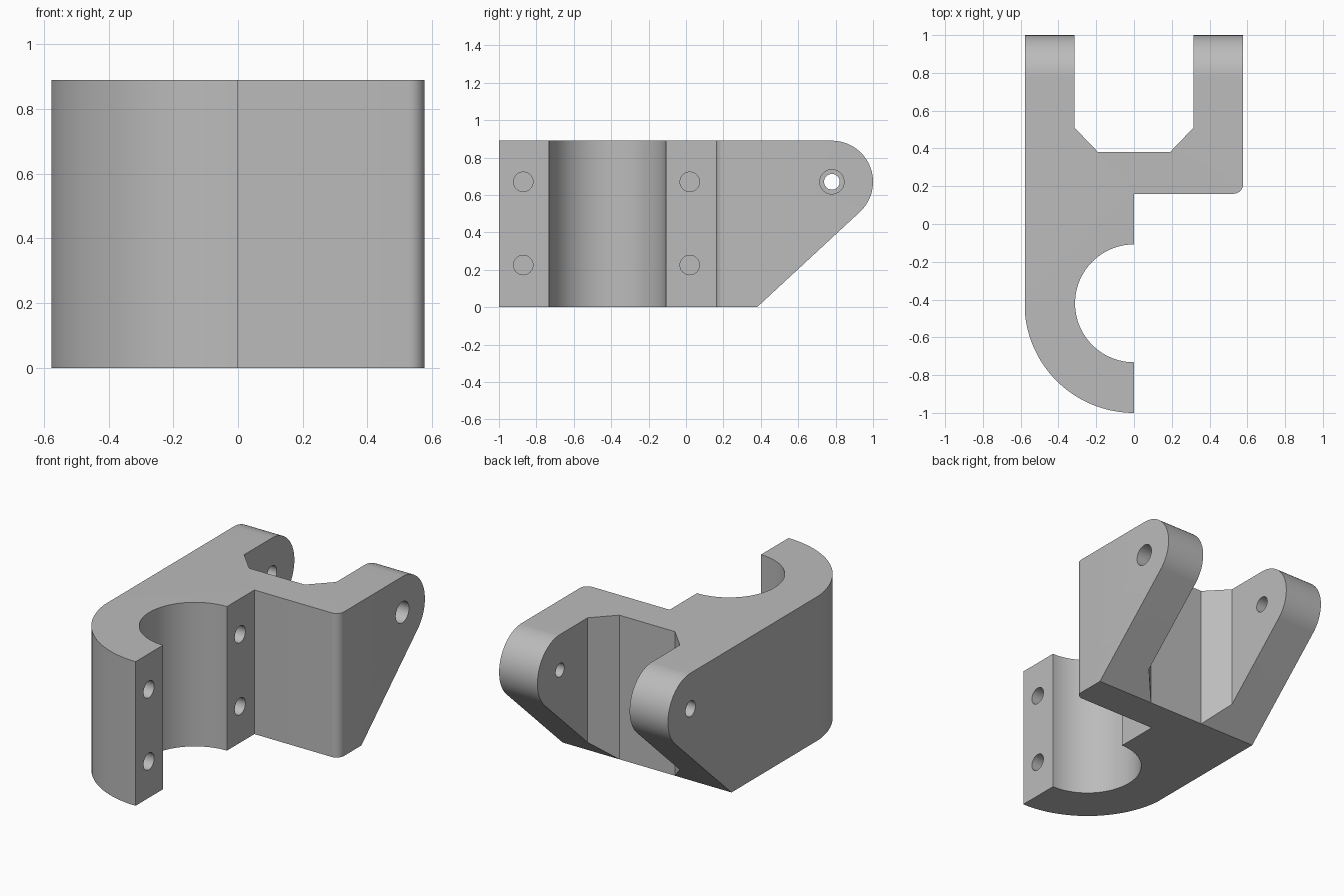
import bpy, bmesh
from math import sin, cos, radians, pi, asin, atan2, hypot
from mathutils import Matrix, Vector

cube = bpy.data.objects.get("Cube")
if cube:
    bpy.data.objects.remove(cube, do_unlink=True)

HEIGHT, HALF_W = 0.89, 0.577
PIVOT_Y, PIVOT_Z, LUG_R = 0.78, 0.67, 0.22
BORE_Y = -0.42

metal = bpy.data.materials.new("plain grey metal")
metal.use_nodes = True
GREY = (0.5, 0.5, 0.5, 1)
metal.diffuse_color = GREY
metal.node_tree.nodes["Principled BSDF"].inputs["Base Color"].default_value = GREY


def arc(cx, cy, r, start, end, steps):
    """Points along a circular arc, angles in degrees."""
    angles = [radians(start + (end - start) * i / steps) for i in range(steps + 1)]
    return [(cx + r * cos(a), cy + r * sin(a)) for a in angles]


def add_object(name, bm):
    bmesh.ops.recalc_face_normals(bm, faces=bm.faces)
    mesh = bpy.data.meshes.new(name)
    bm.to_mesh(mesh)
    bm.free()
    mesh.materials.append(metal)
    obj = bpy.data.objects.new(name, mesh)
    bpy.context.collection.objects.link(obj)
    return obj


def prism(name, outline, to_3d, offset):
    """Extrude a closed outline along an offset vector."""
    bm = bmesh.new()
    face = bm.faces.new([bm.verts.new(to_3d(a, b)) for a, b in outline])
    out = bmesh.ops.extrude_face_region(bm, geom=[face])
    moved = [v for v in out["geom"] if isinstance(v, bmesh.types.BMVert)]
    bmesh.ops.translate(bm, verts=moved, vec=Vector(offset))
    return add_object(name, bm)


def drill(name, x0, x1, y, z, r):
    """Cylinder along x between x0 and x1."""
    bm = bmesh.new()
    place = Matrix.Translation(((x0 + x1) / 2, y, z)) @ Matrix.Rotation(pi / 2, 4, 'Y')
    bmesh.ops.create_cone(bm, cap_ends=True, segments=40, radius1=r, radius2=r,
                          depth=abs(x1 - x0), matrix=place)
    return add_object(name, bm)


def combine(target, cutter, operation):
    """Apply a boolean and discard its cutter."""
    cutter.hide_render = True
    mod = target.modifiers.new(operation.lower(), 'BOOLEAN')
    mod.operation, mod.object, mod.solver = operation, cutter, 'EXACT'
    bpy.context.view_layer.objects.active = target
    bpy.ops.object.modifier_apply(modifier=mod.name)
    bpy.data.objects.remove(cutter, do_unlink=True)


# Plan outline: half clamp, crossbar and two forked lugs
plan = arc(0, BORE_Y, HALF_W + 0.003, 270, 180, 32)
plan = [(max(x, -HALF_W), y) for x, y in plan]
plan += [(-HALF_W, 1.1), (-0.315, 1.1), (-0.315, 0.51), (-0.19, 0.38),
         (0.19, 0.38), (0.315, 0.51), (0.315, 1.1), (HALF_W, 1.1)]
plan += arc(HALF_W - 0.05, 0.21, 0.05, 0, -90, 8)
plan += [(0, 0.16)]
plan += arc(0, BORE_Y, 0.312, 90, 270, 48)
bracket = prism("clamp_bracket", plan, lambda x, y: (x, y, -0.1), (0, 0, 1.2))

# Side outline: rounded lug ends with a sloping tangent underside
foot_y = 0.38
dy, dz = PIVOT_Y - foot_y, PIVOT_Z
slope = atan2(dz, dy) - asin(LUG_R / hypot(dy, dz))
side = [(-1.2, 0), (foot_y, 0)]
side += arc(PIVOT_Y, PIVOT_Z, LUG_R, slope * 180 / pi - 90, 90, 36)
side += [(-1.2, HEIGHT)]
combine(bracket, prism("side_shape", side, lambda y, z: (-1, y, z), (2, 0, 0)), 'INTERSECT')

# Pivot holes: stepped in the left lug, plain in the right lug
combine(bracket, drill("left_pivot", 0.2, 0.7, PIVOT_Y, PIVOT_Z, 0.042), 'DIFFERENCE')
combine(bracket, drill("left_counterbore", 0.45, 0.7, PIVOT_Y, PIVOT_Z, 0.065), 'DIFFERENCE')
combine(bracket, drill("right_pivot", -0.7, -0.2, PIVOT_Y, PIVOT_Z, 0.048), 'DIFFERENCE')

# Blind bolt holes in the clamp's flat faces
for y in (-0.87, 0.02):
    for z in (0.225, 0.67):
        combine(bracket, drill("bolt_hole", -0.22, 0.1, y, z, 0.052), 'DIFFERENCE')

bpy.ops.object.select_all(action='DESELECT')
bracket.select_set(True)
bpy.context.view_layer.objects.active = bracket
bpy.ops.object.shade_smooth_by_angle(angle=radians(30))
